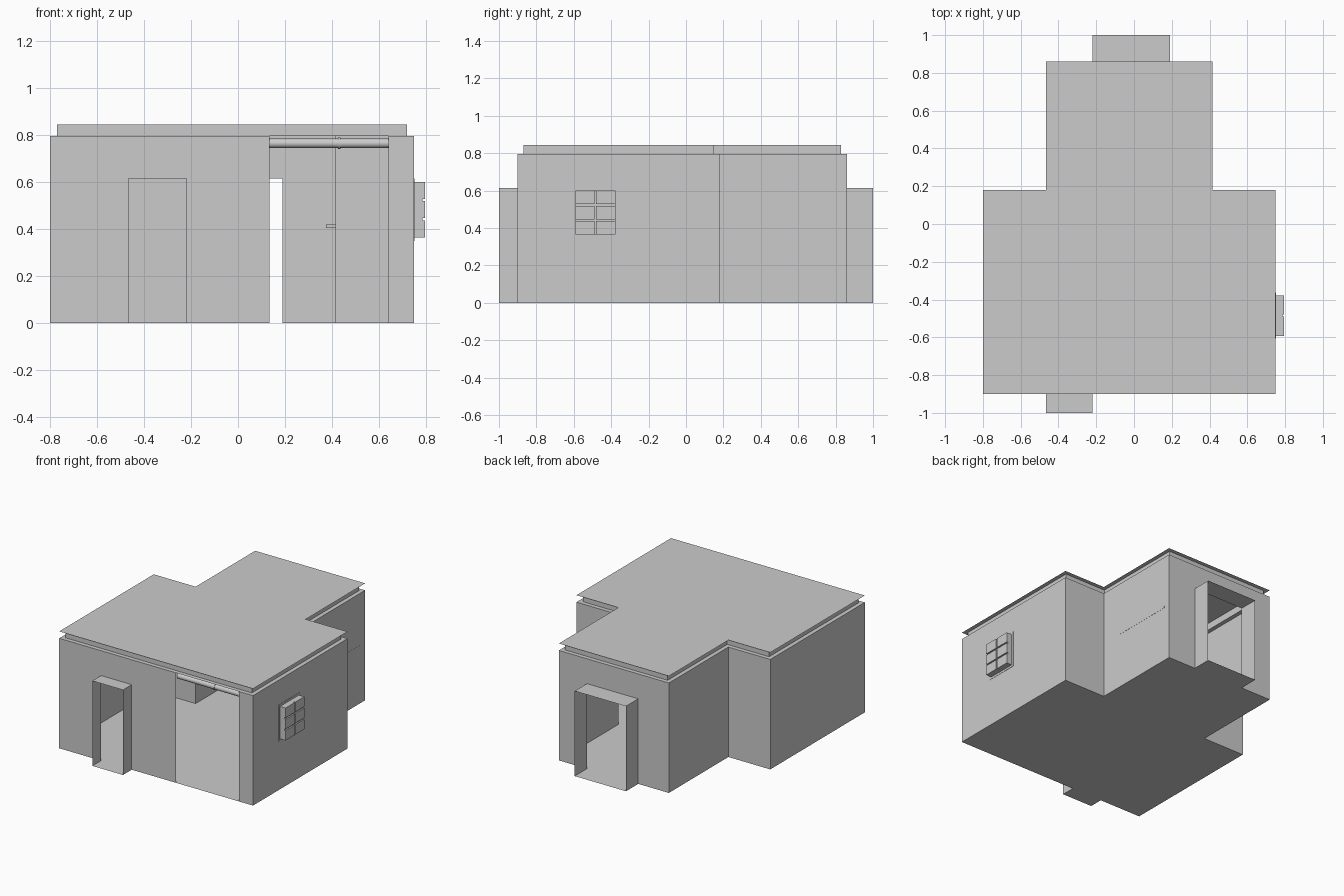
import bpy, bmesh, math
from mathutils import Vector

cube = bpy.data.objects.get("Cube")
if cube:
    bpy.data.objects.remove(cube, do_unlink=True)

plaster = bpy.data.materials.new("plain_grey")
plaster.use_nodes = True
GREY = (0.6, 0.6, 0.6, 1)
plaster.diffuse_color = GREY
plaster.node_tree.nodes["Principled BSDF"].inputs["Base Color"].default_value = GREY

WALL_TOP, CEILING, DOOR_TOP, INSET = 0.795, 0.845, 0.615, 0.03


def make(name, faces):
    """Object from a list of polygons, each a list of points."""
    bm = bmesh.new()
    for pts in faces:
        bm.faces.new([bm.verts.new(p) for p in pts])
    bmesh.ops.remove_doubles(bm, verts=bm.verts, dist=0.0001)
    mesh = bpy.data.meshes.new(name)
    bm.to_mesh(mesh)
    bm.free()
    mesh.materials.append(plaster)
    ob = bpy.data.objects.new(name, mesh)
    bpy.context.collection.objects.link(ob)
    return ob


def upright(a, b, z0, z1):
    """Vertical sheet between two plan points."""
    return [(*a, z0), (*b, z0), (*b, z1), (*a, z1)]


def flat(points, z):
    return [(x, y, z) for x, y in points]


def rect(x0, x1, y0, y1):
    return [(x0, y0), (x1, y0), (x1, y1), (x0, y1)]


def box(name, x0, x1, y0, y1, z0, z1):
    plan = rect(x0, x1, y0, y1)
    sides = [upright(plan[i], plan[(i + 1) % 4], z0, z1) for i in range(4)]
    return make(name, sides + [flat(plan[::-1], z0), flat(plan, z1)])


# Plan of the room, a broad front with a narrower back
plan = [(-0.8, -0.9), (0.75, -0.9), (0.75, 0.18), (0.415, 0.18),
        (0.415, 0.86), (-0.465, 0.86), (-0.465, 0.18), (-0.8, 0.18)]
count = len(plan)


def inset_corner(i):
    p, c, n = (Vector(plan[k % count]) for k in (i - 1, i, i + 1))
    d1, d2 = (c - p).normalized(), (n - c).normalized()
    return tuple(c + INSET * Vector((-d1.y - d2.y, d1.x + d2.x)))


inner = [inset_corner(i) for i in range(count)]

# Openings by wall: start x, end x, top height
openings = {0: [(-0.465, -0.22, DOOR_TOP), (0.135, 0.64, WALL_TOP)],
            4: [(0.19, -0.22, DOOR_TOP)]}
walls, ledge, band = [], [], []
for i in range(count):
    a, b = plan[i], plan[(i + 1) % count]
    c, d = inner[(i + 1) % count], inner[i]
    for x0, x1, top in openings.get(i, []):
        walls.append(upright(a, (x0, b[1]), 0, WALL_TOP))
        if top < WALL_TOP:
            walls.append(upright((x0, b[1]), (x1, b[1]), top, WALL_TOP))
        a = (x1, b[1])
    walls.append(upright(a, b, 0, WALL_TOP))
    ledge.append(flat([plan[i], b, c, d], WALL_TOP))
    band.append(upright(d, c, WALL_TOP, CEILING))
make("walls", walls)
make("ceiling_ledge", ledge)
make("ceiling_band", band)
make("ceiling", [flat(plan, CEILING)])
make("floor", [flat(plan[::-1], 0)])


# Open-ended doorway passages
def passage(name, x0, x1, y0, y1):
    make(name, [upright((x0, y1), (x0, y0), 0, DOOR_TOP),
                upright((x1, y0), (x1, y1), 0, DOOR_TOP),
                flat(rect(x0, x1, y0, y1), DOOR_TOP),
                flat(rect(x0, x1, y0, y1)[::-1], 0)])


passage("front_doorway", -0.465, -0.22, -1.0, -0.9)
passage("back_doorway", -0.22, 0.19, 0.86, 1.0)

# Window: thin surround, backing and six raised panes
WY0, WY1, WZ0, WZ1, GAP = -0.592, -0.378, 0.365, 0.6, 0.01
box("window_surround", 0.748, 0.752, WY0 - 0.015, WY1 + 0.015, WZ0 - 0.015, WZ1 + 0.015)
box("window_backing", 0.75, 0.785, WY0, WY1, WZ0, WZ1)
pane_w = (WY1 - WY0 - GAP) / 2
pane_h = (WZ1 - WZ0 - 2 * GAP) / 3
for col in range(2):
    for row in range(3):
        y = WY0 + col * (pane_w + GAP)
        z = WZ0 + row * (pane_h + GAP)
        box("window_pane", 0.785, 0.795, y, y + pane_w, z, z + pane_h)

# Shelf on the wall of the back section
box("wall_shelf", 0.375, 0.416, 0.34, 0.81, 0.405, 0.42)


# Roller rail across the wide opening, with its joint ring
def rod(name, x0, x1, radius):
    bpy.ops.mesh.primitive_cylinder_add(
        vertices=16, radius=radius, depth=x1 - x0,
        location=((x0 + x1) / 2, -0.873, 0.765), rotation=(0, math.pi / 2, 0))
    ob = bpy.context.object
    ob.name = name
    ob.data.materials.append(plaster)
    bpy.ops.object.shade_smooth_by_angle()


rod("opening_rail", 0.135, 0.64, 0.02)
rod("rail_joint", 0.425, 0.437, 0.024)
